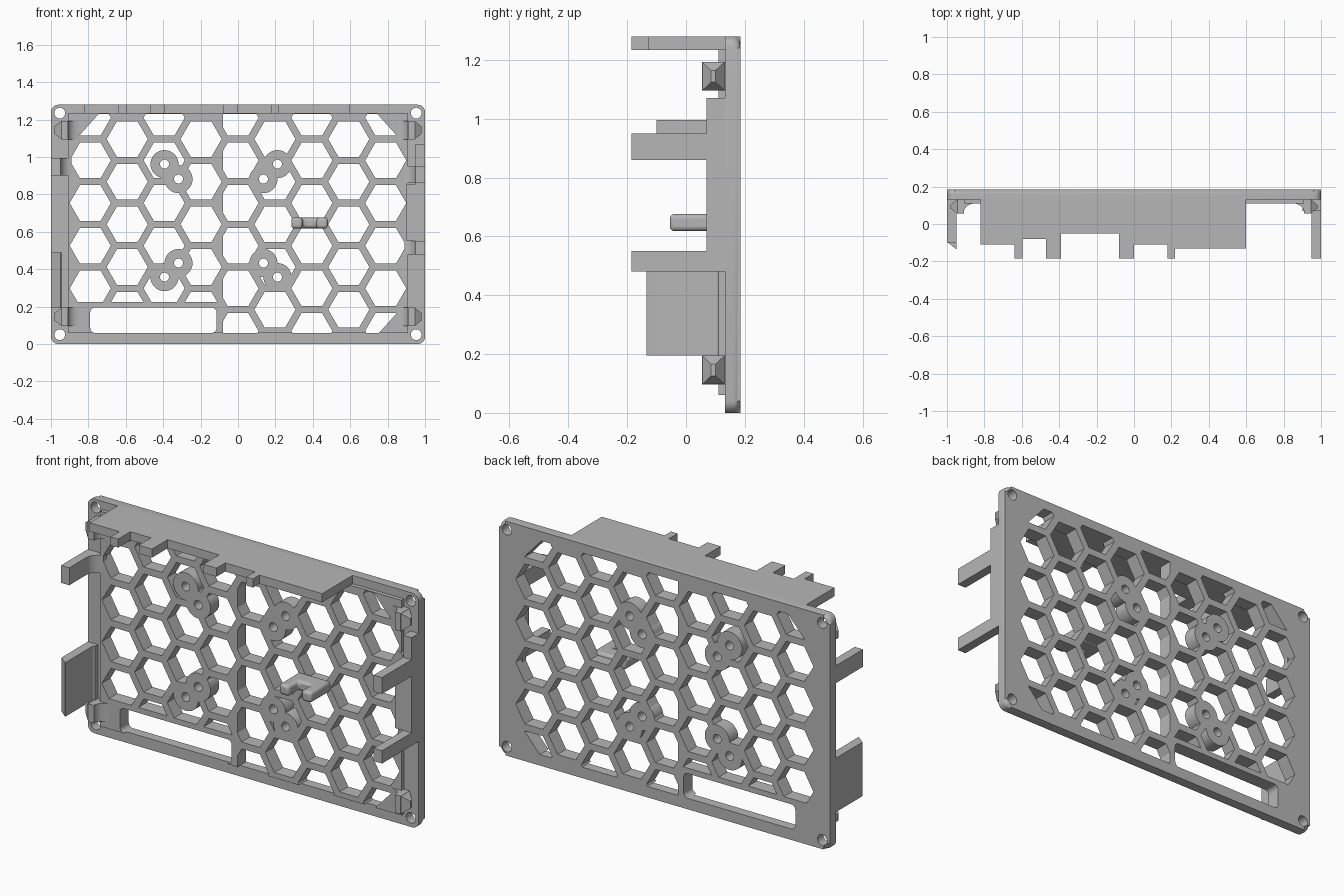
import bpy, bmesh, math

if "Cube" in bpy.data.objects:
    bpy.data.objects.remove(bpy.data.objects["Cube"])

mat = bpy.data.materials.new("grey_plastic")
mat.diffuse_color = (0.47, 0.47, 0.47, 1)
mat.use_nodes = True
mat.node_tree.nodes["Principled BSDF"].inputs["Base Color"].default_value = mat.diffuse_color
BACK, STEP, RAISED = 0.185, 0.132, 0.11
H = 1.28


def finish(name, bm):
    bmesh.ops.recalc_face_normals(bm, faces=bm.faces)
    me = bpy.data.meshes.new(name)
    bm.to_mesh(me)
    bm.free()
    ob = bpy.data.objects.new(name, me)
    bpy.context.collection.objects.link(ob)
    me.materials.append(mat)
    return ob


def add_prism(bm, pts, axis, a, b):
    """Extrude a 2D outline along y (points are x,z) or z (points are x,y)."""
    def place(p, t):
        return (p[0], t, p[1]) if axis == 'y' else (p[0], p[1], t)
    lo = [bm.verts.new(place(p, a)) for p in pts]
    hi = [bm.verts.new(place(p, b)) for p in pts]
    bm.faces.new(lo)
    bm.faces.new(hi[::-1])
    for i in range(len(pts)):
        j = (i + 1) % len(pts)
        bm.faces.new((lo[i], lo[j], hi[j], hi[i]))


def prism(name, pts, axis, a, b):
    bm = bmesh.new()
    add_prism(bm, pts, axis, a, b)
    return finish(name, bm)


def rect(x0, x1, y0, y1):
    return [(x0, y0), (x1, y0), (x1, y1), (x0, y1)]


def circle(cx, cz, r, n, start=0.0):
    return [(cx + r * math.cos(start + math.tau * i / n),
             cz + r * math.sin(start + math.tau * i / n)) for i in range(n)]


def round_rect(x0, x1, z0, z1, r, n=6):
    pts = []
    for k, (cx, cz) in enumerate(((x1 - r, z1 - r), (x0 + r, z1 - r),
                                  (x0 + r, z0 + r), (x1 - r, z0 + r))):
        for i in range(n + 1):
            t = math.pi / 2 * (k + i / n)
            pts.append((cx + r * math.cos(t), cz + r * math.sin(t)))
    return pts


def clip(pts, a, b, c):
    """Keep the part of a convex outline where a*x + b*z <= c."""
    out = []
    for i, p in enumerate(pts):
        q = pts[(i + 1) % len(pts)]
        dp, dq = a * p[0] + b * p[1] - c, a * q[0] + b * q[1] - c
        if dp <= 0:
            out.append(p)
        if dp * dq < 0:
            t = dp / (dp - dq)
            out.append((p[0] + t * (q[0] - p[0]), p[1] + t * (q[1] - p[1])))
    return out


# honeycomb openings, trimmed at the border, corners and window surround
PITCH = 0.228
cells = bmesh.new()
for col in range(-4, 5):
    cx = col * PITCH * math.sqrt(3) / 2
    for row in range(-3, 4):
        cz = 0.64 + PITCH * (row + (0.5 if col % 2 == 0 else 0))
        pts = circle(cx, cz, 0.11, 6)
        pts = clip(clip(pts, 0, 1, 1.23), 0, -1, -0.06)
        for sx in (-1, 1):
            pts = clip(pts, sx * 1.11, 1, 0.745 * 1.11 + 1.23)
            pts = clip(pts, sx * 1.11, -1, 0.745 * 1.11 - 0.05)
        if col == -4 and cz < 0.2:
            pts = clip(pts, 1, 0, -0.83)
        elif col < 0:
            pts = clip(pts, 0, -1, -0.225)
        elif col == 0:
            pts = clip(pts, -1, 0, 0.08)
        if len(pts) < 3:
            continue
        area = sum(pts[i - 1][0] * p[1] - p[0] * pts[i - 1][1] for i, p in enumerate(pts))
        if abs(area) > 0.0004:
            add_prism(cells, pts, 'y', 0, 0.3)
add_prism(cells, round_rect(-0.79, -0.115, 0.06, 0.195, 0.025), 'y', 0, 0.3)
cell_cutter = finish("cell_cutter", cells)

# screw holes in the corners and through the mounts
MOUNTS = [(x, z) for dx, s in ((-0.393, 1), (0.211, -1))
          for x, z in ((dx, 0.962), (dx + s * 0.075, 0.882),
                       (dx + s * 0.075, 0.433), (dx, 0.358))]
holes = bmesh.new()
for x, z in MOUNTS:
    add_prism(holes, circle(x, z, 0.024, 20), 'y', 0, 0.3)
for x in (-0.953, 0.953):
    for z in (0.05, H - 0.045):
        add_prism(holes, circle(x, z, 0.029, 24), 'y', 0, 0.3)
hole_cutter = finish("hole_cutter", holes)


def cut(ob):
    for cutter in (cell_cutter, hole_cutter):
        m = ob.modifiers.new("cut", 'BOOLEAN')
        m.operation, m.solver, m.object = 'DIFFERENCE', 'EXACT', cutter


# face plate with rounded back rim
bm = bmesh.new()
add_prism(bm, round_rect(-1, 1, 0, H, 0.04), 'y', STEP, BACK)
rim = [e for e in bm.edges if all(v.co.y > BACK - 0.001 for v in e.verts)]
bmesh.ops.bevel(bm, geom=rim, offset=0.025, segments=5, profile=0.5, affect='EDGES')
plate = finish("face_plate", bm)
cut(plate)
for c in (cell_cutter, hole_cutter):
    c.hide_render = True
    c.hide_viewport = True

# raised inner layer of the grille
cut(prism("grille_layer",
          [(-0.91, 0.06), (0.91, 0.06), (0.91, 1.235), (-0.91, 1.235)], 'y', RAISED, STEP))

# ring mounts
for x, z in MOUNTS:
    bm = bmesh.new()
    n = 40
    loops = [[bm.verts.new((px, y, pz)) for px, pz in circle(x, z, r, n)]
             for r, y in ((0.075, RAISED), (0.075, BACK), (0.024, BACK), (0.024, RAISED))]
    for k in range(4):
        a, b = loops[k], loops[(k + 1) % 4]
        for i in range(n):
            j = (i + 1) % n
            bm.faces.new((a[i], a[j], b[j], b[i]))
    finish("mount_ring", bm)

# top shelf with stepped front edge and tabs
steps = [(-0.82, -0.64, -0.11), (-0.64, -0.595, -0.185), (-0.595, -0.47, -0.08),
         (-0.47, -0.39, -0.185), (-0.39, -0.08, -0.05), (-0.08, 0.0, -0.185),
         (0.0, 0.18, -0.11), (0.18, 0.22, -0.185), (0.22, 0.6, -0.13)]
outline = [p for x0, x1, y in steps for p in ((x0, y), (x1, y))]
prism("top_shelf", outline + [(0.6, 0.14), (-0.82, 0.14)], 'z', 1.233, H)


def arm(name, side, tip, z0, z1, slant=0.0, root=0.06):
    """Side arm whose inner face sweeps into the plate."""
    pts = [(1, 0.14), (1, tip + slant), (0.95, tip)]
    for i in range(7):
        t = math.pi / 2 * i / 6
        pts.append((0.95 - root * (1 - math.cos(t)),
                    RAISED - root * (1 - math.sin(t))))
    pts.append((0.95 - root, 0.14))
    prism(name, [(side * x, y) for x, y in pts], 'z', z0, z1)


arm("right_arm_upper", 1, -0.185, 0.86, 0.95)
arm("right_arm_lower", 1, -0.185, 0.48, 0.55)
arm("left_arm", -1, -0.10, 0.90, 0.995)
arm("left_guard", -1, -0.135, 0.195, 0.49, slant=0.04, root=0.01)
prism("right_rib", rect(0.95, 1, 0.07, 0.14), 'z', 0.48, 1.07)
prism("right_block", rect(0.9, 1, 0.07, 0.14), 'z', 0.55, 0.855)

# corner clips: swept foot, block and pointed outer end
for s in (-1, 1):
    for z0 in (0.097, 1.095):
        z1 = z0 + 0.098
        foot = [(0.945, 0.14), (0.945, 0.055), (0.91, 0.055)]
        foot += [(0.91 - 0.06 * (1 - math.cos(t)), RAISED - 0.05 * (1 - math.sin(t)))
                 for t in (math.pi / 12 * i for i in range(7))] + [(0.85, 0.14)]
        prism("clip_foot", [(s * x, y) for x, y in foot], 'z', z0, z1)
        bm = bmesh.new()
        base = [bm.verts.new((s * 0.944, y, z)) for y, z in rect(0.055, STEP, z0, z1)]
        mid = (z0 + z1) / 2
        tip = [bm.verts.new((s * 0.982, y, z))
               for y, z in rect(0.085, 0.1, mid - 0.02, mid + 0.02)]
        bm.faces.new(base)
        bm.faces.new(tip)
        for i in range(4):
            j = (i + 1) % 4
            bm.faces.new((base[i], base[j], tip[j], tip[i]))
        finish("clip_tip", bm)

# two-pronged cable hook with rounded edges
hook = prism("cable_hook", [(0.285, -0.055), (0.345, -0.055), (0.345, 0.03), (0.42, 0.03),
                            (0.42, -0.055), (0.48, -0.055), (0.48, 0.12), (0.285, 0.12)],
             'z', 0.618, 0.676)
bev = hook.modifiers.new("round", 'BEVEL')
bev.width, bev.segments = 0.015, 3

# smooth the round surfaces, keep hard edges
bpy.ops.object.select_all(action='DESELECT')
for ob in bpy.context.scene.objects:
    if ob.type == 'MESH' and not ob.hide_render:
        ob.select_set(True)
        bpy.context.view_layer.objects.active = ob
bpy.ops.object.shade_smooth_by_angle(angle=math.radians(30))
